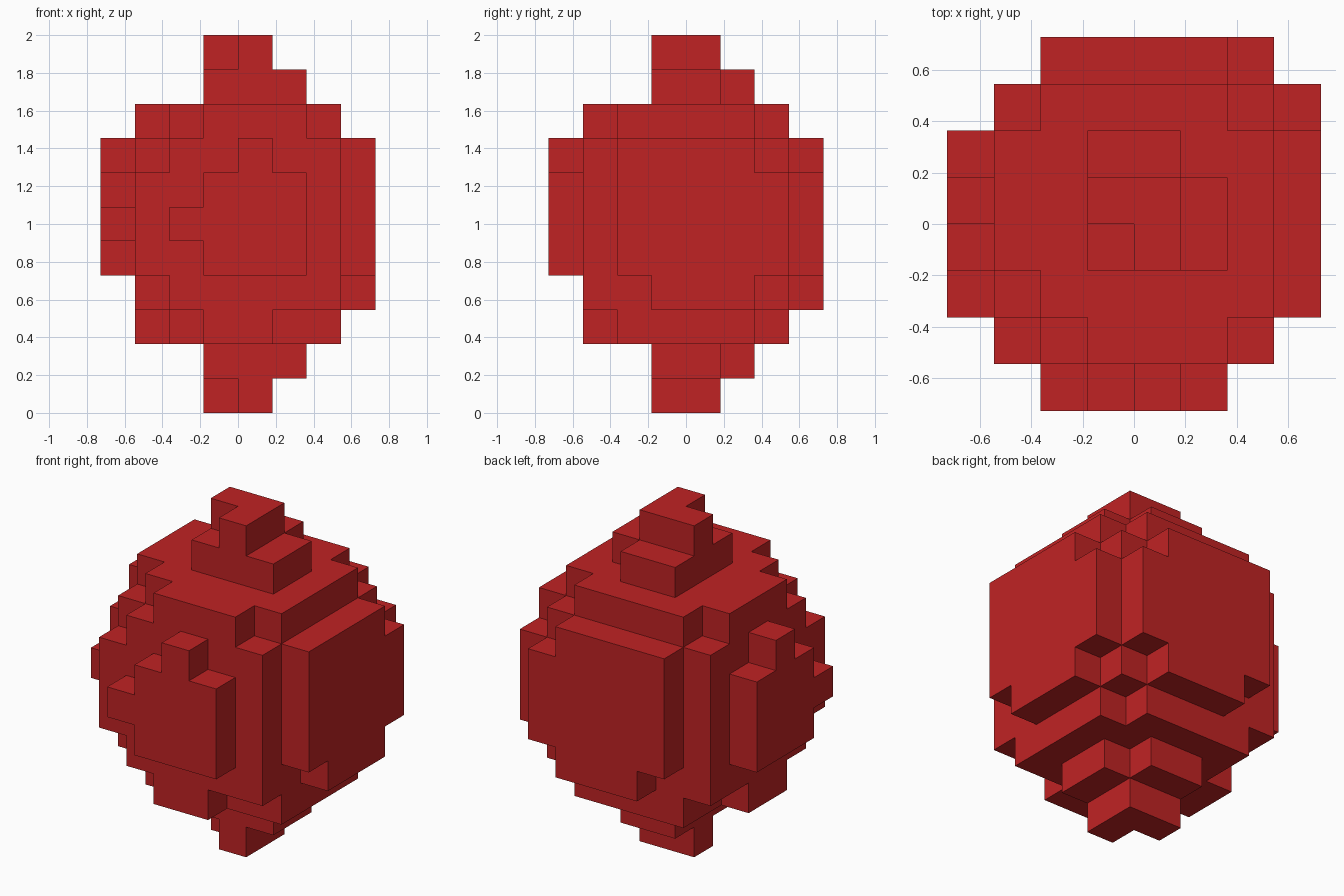
import bpy, bmesh
from mathutils import Vector

cube = bpy.data.objects.get("Cube")
if cube:
    bpy.data.objects.remove(cube, do_unlink=True)

UNIT = 2 / 11  # edge of one block

red = bpy.data.materials.new("deep red")
red.use_nodes = True
red.diffuse_color = (0.53, 0.0165, 0.0175, 1)
red.node_tree.nodes["Principled BSDF"].inputs["Base Color"].default_value = red.diffuse_color


def box(x0, x1, y0, y1, z0, z1):
    """Set of unit blocks filling a box given in block units."""
    return {(x, y, z) for x in range(x0, x1) for y in range(y0, y1) for z in range(z0, z1)}


def column(x, y, z0, z1):
    return box(x, x + 1, y, y + 1, z0, z1)


def swapped(cells):
    """Mirror across the diagonal plane x = y."""
    return {(y, x, z) for x, y, z in cells}


def both(cells):
    return cells | swapped(cells)


# Main body with chipped corners
body = box(-3, 3, -3, 3, 2, 9)
for z0, z1 in ((2, 4), (7, 9)):
    body -= column(-3, -3, z0, z1)
for z in (2, 8):
    body -= both(column(-3, -2, z, z + 1) | column(2, -3, z, z + 1))
    body -= column(2, 2, z, z + 1)
body -= both(column(1, -3, 2, 3))

# Small front plate with a spike and a side arm
front = box(-1, 2, -4, -3, 4, 7) | column(0, -4, 7, 8) | column(-2, -4, 5, 6)

# Large back plate with a notch and a side arm
back = box(-2, 2, 3, 4, 3, 8) - column(-2, 3, 3, 4)
back |= column(2, 3, 4, 7)

# Stepped stem above and root below
stem = box(-1, 2, -1, 2, 9, 10) - column(1, 1, 9, 10)
stem |= box(-1, 1, -1, 1, 10, 11) - column(-1, -1, 10, 11)
root = {(x, y, 10 - z) for x, y, z in stem}

parts = {
    "body": body,
    "front_plate": front,
    "right_hand_plate": swapped(front),
    "back_plate": back,
    "left_hand_plate": swapped(back),
    "stem": stem,
    "root": root,
}
solid = set().union(*parts.values())


def build(name, cells):
    """Make a mesh of the outer block faces, merged into flat panels."""
    bm = bmesh.new()
    for cell in sorted(cells):
        centre = Vector(cell) + Vector((0.5, 0.5, 0.5))
        for axis in range(3):
            for sign in (-1, 1):
                n = Vector((0, 0, 0))
                n[axis] = sign
                if tuple(int(c + d) for c, d in zip(cell, n)) in solid:
                    continue
                u = Vector((0, 0, 0))
                u[(axis + 1) % 3] = 1
                v = n.cross(u)
                corners = [(-u - v), (u - v), (u + v), (v - u)]
                bm.faces.new([bm.verts.new((centre + (n + c) / 2) * UNIT) for c in corners])
    bmesh.ops.remove_doubles(bm, verts=bm.verts[:], dist=UNIT / 100)
    bmesh.ops.dissolve_limit(bm, angle_limit=0.01, verts=bm.verts[:], edges=bm.edges[:])
    mesh = bpy.data.meshes.new(name)
    bm.to_mesh(mesh)
    bm.free()
    mesh.materials.append(red)
    bpy.context.collection.objects.link(bpy.data.objects.new(name, mesh))


for part_name, part_cells in parts.items():
    build(part_name, part_cells)
